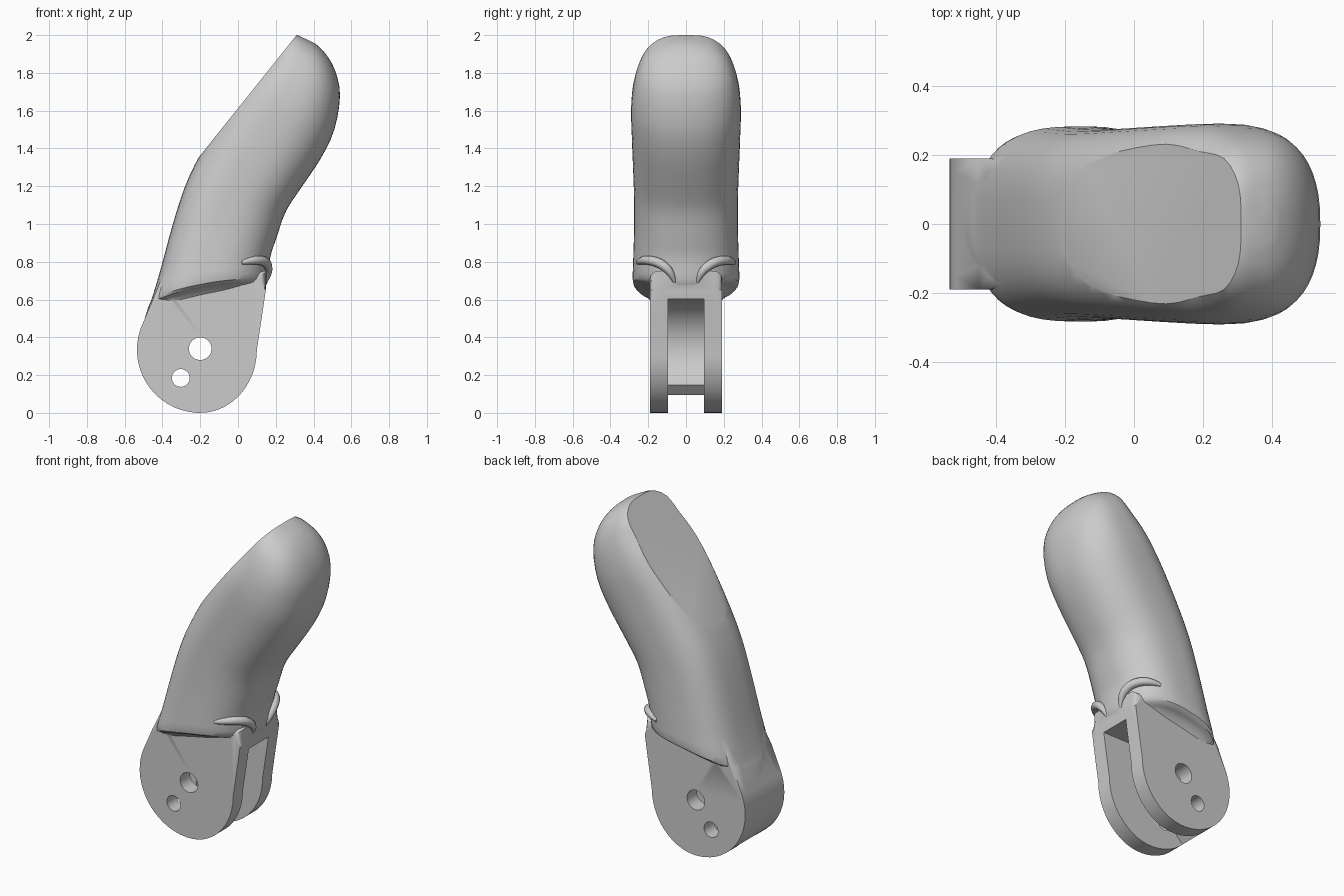
import bpy, bmesh, math
from mathutils import Vector

if "Cube" in bpy.data.objects:
    bpy.data.objects.remove(bpy.data.objects["Cube"])

SEG = 48


def to_object(bm, name):
    bmesh.ops.recalc_face_normals(bm, faces=bm.faces)
    me = bpy.data.meshes.new(name)
    bm.to_mesh(me)
    bm.free()
    ob = bpy.data.objects.new(name, me)
    bpy.context.collection.objects.link(ob)
    return ob


def extrude_profile(name, pts, half, bevel=0.0):
    """Extrude an x-z outline from -half to +half in y."""
    bm = bmesh.new()
    a = [bm.verts.new((x, -half, z)) for x, z in pts]
    b = [bm.verts.new((x, half, z)) for x, z in pts]
    bm.faces.new(a)
    bm.faces.new(b[::-1])
    for i in range(len(pts)):
        j = (i + 1) % len(pts)
        bm.faces.new((a[i], b[i], b[j], a[j]))
    if bevel:
        rim = [e for e in bm.edges if abs(e.verts[0].co.y - e.verts[1].co.y) < 1e-5]
        bmesh.ops.bevel(bm, geom=rim, offset=bevel, segments=4, profile=0.5,
                        affect='EDGES', clamp_overlap=True)
    return to_object(bm, name)


def boolean(target, tool, op):
    m = target.modifiers.new(op, 'BOOLEAN')
    m.operation, m.object, m.solver = op, tool, 'EXACT'
    bpy.context.view_layer.objects.active = target
    bpy.ops.object.modifier_apply(modifier=m.name)
    bpy.data.objects.remove(tool)


def smooth(ob, angle):
    bpy.ops.object.select_all(action='DESELECT')
    ob.select_set(True)
    bpy.context.view_layer.objects.active = ob
    bpy.ops.object.shade_smooth_by_angle(angle=math.radians(angle))


def catmull(a, b, c, d, t):
    return [0.5 * (2 * q + (r - p) * t + (2 * p - 5 * q + 4 * r - s) * t * t
                   + (3 * q - p - 3 * r + s) * t ** 3) for p, q, r, s in zip(a, b, c, d)]


def circle(cx, cz, r, a0, a1, n):
    return [(cx + r * math.cos(math.radians(a0 + (a1 - a0) * i / n)),
             cz + r * math.sin(math.radians(a0 + (a1 - a0) * i / n))) for i in range(n + 1)]


# Upper body sections: back x, z; front x, z; half width; upward bow of the section
sections = [
    (-0.50, 0.48, 0.13, 0.62, 0.175, 0.06),
    (-0.475, 0.56, 0.145, 0.665, 0.22, 0.05),
    (-0.455, 0.61, 0.16, 0.71, 0.278, 0.03),
    (-0.41, 0.76, 0.17, 0.82, 0.28, 0.0),
    (-0.345, 1.00, 0.205, 0.93, 0.275, 0.0),
    (-0.28, 1.20, 0.255, 1.07, 0.275, 0.0),
    (-0.20, 1.37, 0.34, 1.20, 0.28, 0.0),
    (-0.08, 1.58, 0.44, 1.35, 0.287, 0.0),
    (0.045, 1.755, 0.51, 1.50, 0.29, 0.0),
    (0.15, 1.865, 0.54, 1.68, 0.268, 0.0),
    (0.22, 1.96, 0.515, 1.81, 0.22, 0.0),
    (0.28, 2.00, 0.465, 1.90, 0.145, 0.0),
    (0.32, 1.998, 0.41, 1.955, 0.06, 0.0)]
fine = []
for i in range(len(sections) - 1):
    quad = [sections[min(max(i + k, 0), len(sections) - 1)] for k in (-1, 0, 1, 2)]
    fine += [catmull(*quad, t / 3) for t in range(3)]
fine.append(sections[-1])

bm = bmesh.new()
rings = []
for bx, bz, fx, fz, w, bow in fine:
    ring = []
    for k in range(SEG):
        a = 2 * math.pi * k / SEG
        c, s = math.cos(a), math.sin(a)
        p = 0.66 if c < 0 else 0.85          # flatter back, rounder front
        u = math.copysign(abs(c) ** p, c)
        v = math.copysign(abs(s) ** p, s)
        ring.append(bm.verts.new(((bx + fx) / 2 + u * (fx - bx) / 2, w * v,
                                  (bz + fz) / 2 + u * (fz - bz) / 2 + bow * (1 - u * u))))
    rings.append(ring)
for r0, r1 in zip(rings, rings[1:]):
    for k in range(SEG):
        j = (k + 1) % SEG
        bm.faces.new((r0[k], r0[j], r1[j], r1[k]))
for ring in (rings[0], rings[-1]):           # fan caps
    mid = bm.verts.new(sum((v.co for v in ring), Vector()) / SEG)
    for k in range(SEG):
        bm.faces.new((ring[k], ring[(k + 1) % SEG], mid))
# Flat cut across the back of the tip
res = bmesh.ops.bisect_plane(bm, geom=bm.verts[:] + bm.edges[:] + bm.faces[:], dist=1e-5,
                             plane_co=(-0.01, 0, 1.6), plane_no=(-0.78, 0, 0.625),
                             clear_outer=True)
bmesh.ops.holes_fill(bm, edges=[e for e in bm.edges if e.is_boundary], sides=0)
body = to_object(bm, "finger_body")

# Flat-sided hinge end
outline = []
for i in range(29):
    a = math.radians(160 + 200 * i / 28)
    rx = 0.335 if math.cos(a) < 0 else 0.30
    outline.append((-0.2 + rx * math.cos(a), 0.335 + 0.335 * math.sin(a)))
outline += [(0.125, 0.5), (0.147, 0.65), (0.15, 0.75), (-0.39, 0.75), (-0.45, 0.6)]
hinge = extrude_profile("hinge_end", outline, 0.19, 0.04)
boolean(body, hinge, 'UNION')

# Hinge slot, open at the front and underneath
slot = circle(-0.2, 0.34, 0.262, 90, 227, 20)
slot += [(-0.44, 0.085), (-0.46, -0.1), (0.4, -0.1), (0.4, 0.602)]
boolean(body, extrude_profile("slot_cutter", slot, 0.095), 'DIFFERENCE')

# Pin holes
for cx, cz, r in ((-0.2, 0.34, 0.06), (-0.303, 0.185, 0.047)):
    boolean(body, extrude_profile("hole_cutter", circle(cx, cz, r, 0, 348.75, 31), 0.5), 'DIFFERENCE')
smooth(body, 32)

# Raised creases above the slot, one on each side
for side, label in ((-1, "right"), (1, "left")):
    cu = bpy.data.curves.new("crease", 'CURVE')
    cu.dimensions, cu.bevel_depth, cu.bevel_resolution = '3D', 0.026, 3
    cu.use_fill_caps = True
    sp = cu.splines.new('NURBS')
    path = [(0.02, 0.255, 0.795, 0.4), (0.08, 0.235, 0.81, 0.9), (0.135, 0.18, 0.81, 1),
            (0.16, 0.12, 0.785, 1), (0.163, 0.075, 0.74, 0.8), (0.145, 0.06, 0.69, 0.3)]
    sp.points.add(len(path) - 1)
    for pt, (x, y, z, r) in zip(sp.points, path):
        pt.co, pt.radius = (x, y * side, z, 1), r
    sp.use_endpoint_u, sp.order_u = True, 4
    ob = bpy.data.objects.new("crease_" + label, cu)
    bpy.context.collection.objects.link(ob)
    bpy.ops.object.select_all(action='DESELECT')
    ob.select_set(True)
    bpy.context.view_layer.objects.active = ob
    bpy.ops.object.convert(target='MESH')
    smooth(bpy.context.view_layer.objects.active, 40)
